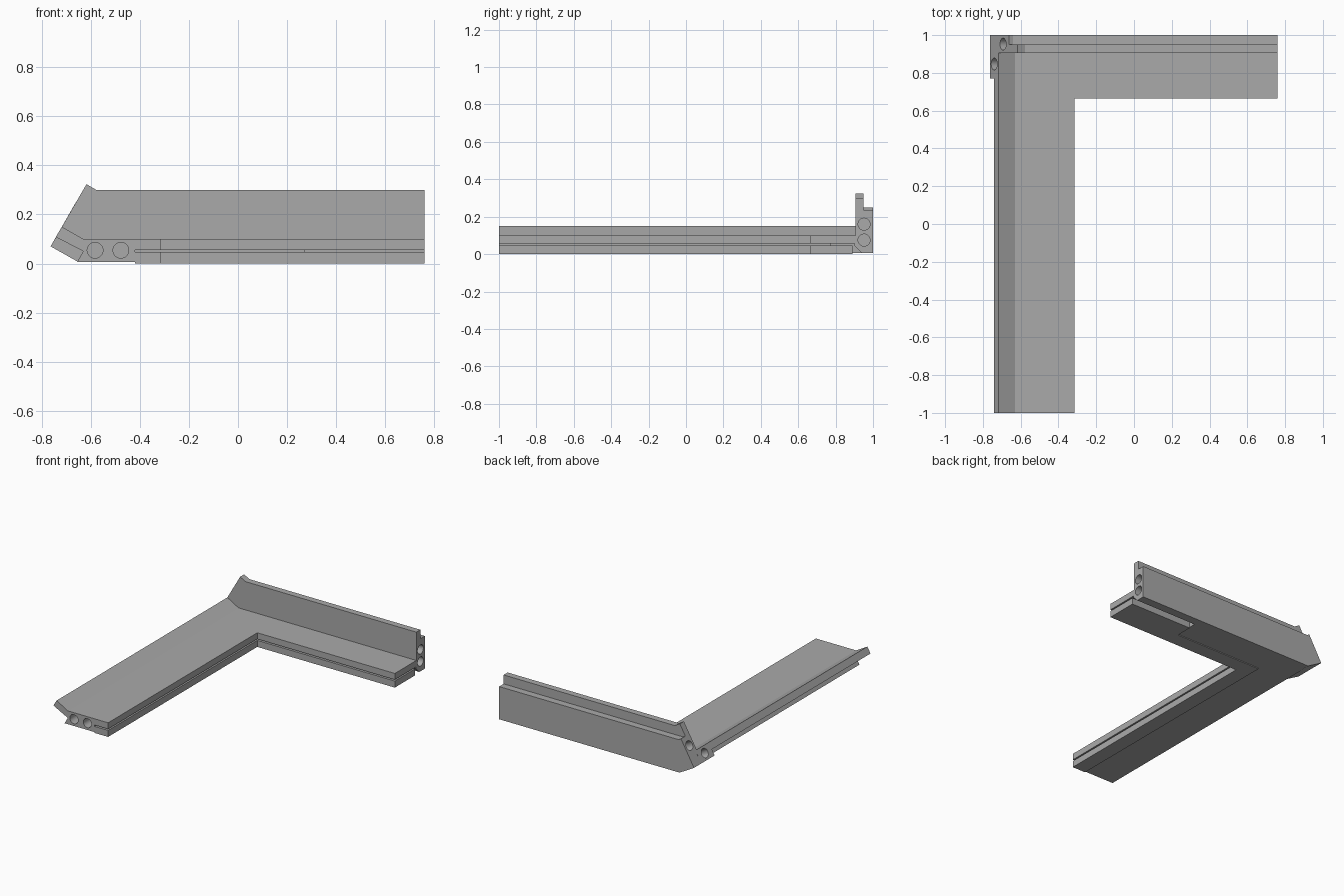
import bpy, bmesh, math
from mathutils import Vector

cube = bpy.data.objects.get("Cube")
if cube:
    bpy.data.objects.remove(cube)

grey = bpy.data.materials.new("mid_grey")
grey.use_nodes = True
grey.diffuse_color = (0.4, 0.4, 0.4, 1)
grey.node_tree.nodes["Principled BSDF"].inputs["Base Color"].default_value = (0.4, 0.4, 0.4, 1)


def make_object(name, bm):
    bmesh.ops.recalc_face_normals(bm, faces=bm.faces)
    mesh = bpy.data.meshes.new(name)
    bm.to_mesh(mesh)
    bm.free()
    mesh.materials.append(grey)
    obj = bpy.data.objects.new(name, mesh)
    bpy.context.collection.objects.link(obj)
    return obj


def prism(name, axis, profile, start, end):
    """Extrude a profile along x (profile is y, z), y (x, z) or z (x, y)."""
    bm = bmesh.new()
    place = {"x": lambda a, b: (start, a, b),
             "y": lambda a, b: (a, start, b),
             "z": lambda a, b: (a, b, start)}[axis]
    face = bm.faces.new([bm.verts.new(place(a, b)) for a, b in profile])
    moved = bmesh.ops.extrude_face_region(bm, geom=[face])["geom"]
    step = Vector([(end - start) * (axis == k) for k in "xyz"])
    bmesh.ops.translate(bm, vec=step, verts=[v for v in moved if isinstance(v, bmesh.types.BMVert)])
    return make_object(name, bm)


def box(name, x0, x1, y0, y1, z0, z1):
    return prism(name, "z", [(x0, y0), (x1, y0), (x1, y1), (x0, y1)], z0, z1)


def drill(name, centre, direction, depth, radius=0.032):
    bm = bmesh.new()
    bmesh.ops.create_cone(bm, cap_ends=True, segments=32, radius1=radius, radius2=radius, depth=2 * depth)
    turn = Vector(direction).to_track_quat("Z", "Y").to_matrix()
    bmesh.ops.rotate(bm, matrix=turn, verts=bm.verts)
    bmesh.ops.translate(bm, vec=centre, verts=bm.verts)
    return make_object(name, bm)


def combine(target, tools, operation):
    for tool in tools:
        mod = target.modifiers.new(tool.name, "BOOLEAN")
        mod.operation = operation
        mod.solver = "EXACT"
        mod.object = tool
        bpy.context.view_layer.objects.active = target
        bpy.ops.object.modifier_apply(modifier=mod.name)
        bpy.data.objects.remove(tool)


# Side arm with its raised, undercut outer lip
lip = [(-0.63, 0.1), (-0.717, 0.15), (-0.742, 0.108), (-0.63, 0.05), (-0.655, 0.006)]
frame = prism("corner_frame", "y", [(-0.315, 0.006), (-0.315, 0.1)] + lip, -1, 0.92)

# Thicker lip block next to the corner
block = prism("lip_block", "y", [(-0.5, 0.006), (-0.5, 0.1), (-0.63, 0.1), (-0.717, 0.15),
                                 (-0.763, 0.07), (-0.65, 0.006)], 0.77, 0.92)

# Back arm floor and the lower edging strips
back_floor = box("back_floor", -0.5, 0.76, 0.665, 0.92, 0.006, 0.1)
side_strip = box("side_strip", -0.42, -0.315, -1, 0.77, 0, 0.04)
back_strip = box("back_strip", -0.42, 0.76, 0.665, 0.77, 0, 0.04)
end_strip = box("end_strip", 0.27, 0.76, 0.665, 0.89, 0, 0.04)

# Stepped back wall with slanted corner end
foot = [(-0.763, 0.07), (-0.65, 0.006), (0.76, 0.006)]
inner_wall = prism("inner_wall", "y", foot + [(0.76, 0.3), (-0.577, 0.3), (-0.617, 0.323)], 0.905, 0.97)
outer_wall = prism("outer_wall", "y", foot + [(0.76, 0.237), (-0.64, 0.237), (-0.661, 0.248)], 0.95, 1)
combine(inner_wall, [box("wall_step", -0.661, 0.8, 0.95, 1.1, 0.237, 0.4)], "DIFFERENCE")

combine(frame, [block, back_floor, side_strip, back_strip, end_strip, inner_wall, outer_wall], "UNION")

# Thin grooves in the inner edges, and the angled slot under the back wall
cutters = [
    box("side_groove", -0.42, -0.3, -1.1, 0.77, 0.046, 0.056),
    box("back_groove", -0.42, 0.8, 0.6, 0.77, 0.046, 0.056),
    box("deep_groove", 0.27, 0.8, 0.6, 0.9, 0.046, 0.056),
    prism("under_slot", "x", [(0.89, -0.02), (0.89, 0.05), (0.9, 0.045), (0.945, 0), (0.945, -0.02)], 0.27, 0.8),
]

# Dowel holes: two per arm end and two in the slanted corner face
slant = (math.cos(math.radians(30)), 0, -0.5)
for x in (-0.582, -0.477):
    cutters.append(drill("arm_hole", (x, -1, 0.054), (0, 1, 0), 0.15))
for z in (0.16, 0.075):
    cutters.append(drill("end_hole", (0.76, 0.952, z), (1, 0, 0), 0.15))
for x, y, z in ((-0.693, 0.952, 0.191), (-0.74, 0.847, 0.11)):
    cutters.append(drill("corner_hole", (x, y, z), slant, 0.12))
combine(frame, cutters, "DIFFERENCE")

# Smooth the hole walls, keep every edge crisp
bpy.ops.object.select_all(action="DESELECT")
frame.select_set(True)
bpy.context.view_layer.objects.active = frame
bpy.ops.object.shade_smooth_by_angle(angle=math.radians(20))
